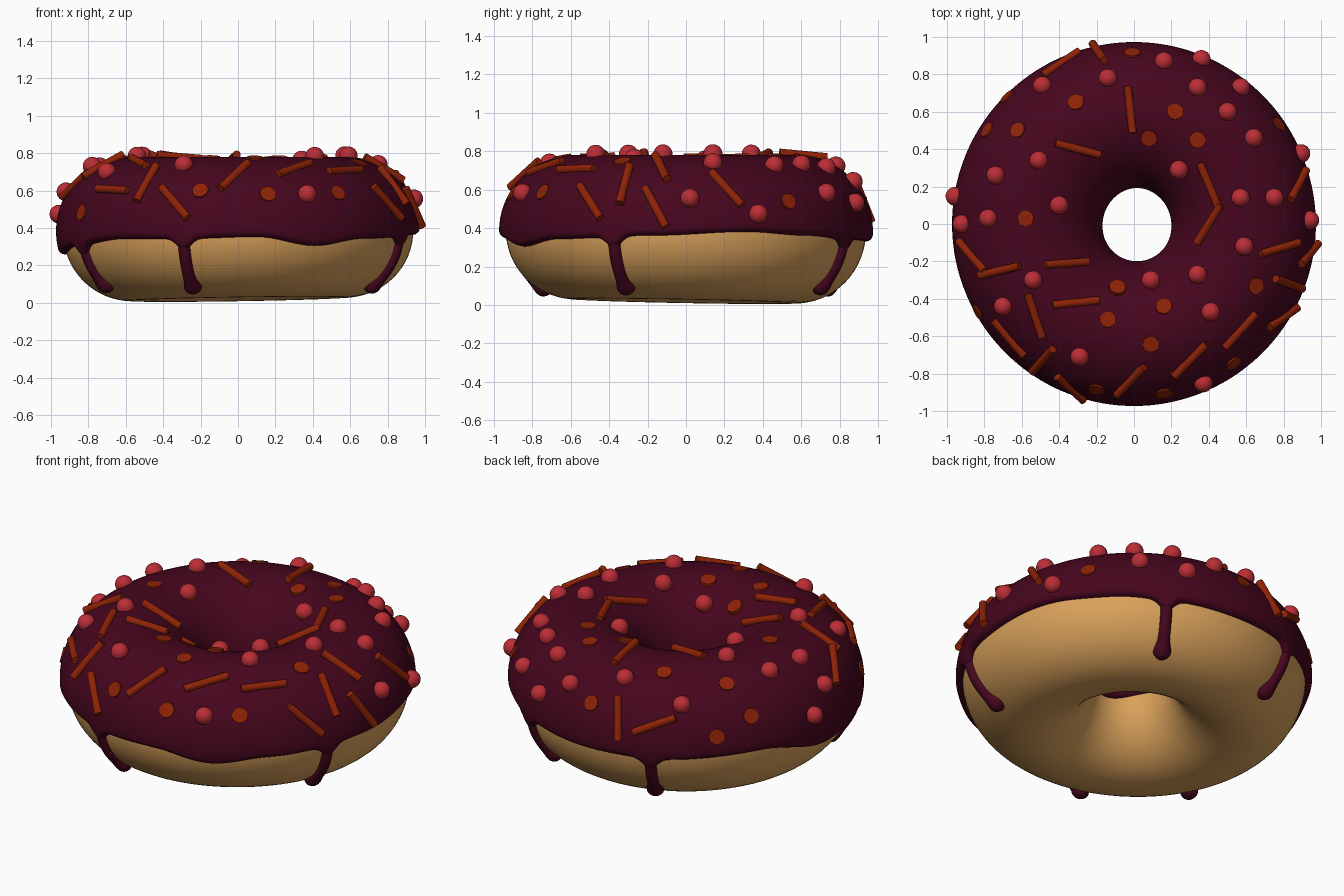
import bpy, bmesh, math
from mathutils import Vector, Matrix

if "Cube" in bpy.data.objects:
    bpy.data.objects.remove(bpy.data.objects["Cube"])

R, ZC = 0.572, 0.385
DRIPS = [(-23.5, .052), (61, .065), (113, .065), (208, .065), (252, .052)]  # angle, tip height
EDGE = [(-108, .34), (-84, .35), (-64, .30), (-45, .34), (-10, .36), (19, .38), (42, .36), (62, .34),
        (90, .33), (112, .33), (150, .35), (180, .26), (208, .31), (230, .34), (252, .34)]

def mat(name, c):
    m = bpy.data.materials.new(name)
    m.diffuse_color = (*c, 1)
    m.use_nodes = True
    m.node_tree.nodes["Principled BSDF"].inputs["Base Color"].default_value = m.diffuse_color
    return m

DOUGH = mat("golden_dough", (.70, .36, .105))
ICING = mat("maroon_icing", (.062, .0018, .013))
RED = mat("rust_sprinkle", (.27, .016, .002))
PINK = mat("pink_pearl", (.50, .027, .037))

def finish(name, bm, m, angle=60):
    bmesh.ops.recalc_face_normals(bm, faces=bm.faces)
    me = bpy.data.meshes.new(name)
    bm.to_mesh(me)
    bm.free()
    ob = bpy.data.objects.new(name, me)
    bpy.context.collection.objects.link(ob)
    me.materials.append(m)
    bpy.context.view_layer.objects.active = ob
    ob.select_set(True)
    bpy.ops.object.shade_smooth_by_angle(angle=math.radians(angle))
    ob.select_set(False)

def ring_point(th, ph, off=0.0):
    """Point on the dough surface, pushed outwards by off."""
    b = .360
    if math.sin(ph) < 0:
        b = .366 + .014 * math.cos(th - 2.3)
    r = R + (.365 + off) * math.cos(ph)
    inner = max(0, -math.cos(ph))
    return Vector((r * math.cos(th) + .016 * inner, r * math.sin(th) * (1 + .06 * inner) - .005 * inner,
                   ZC + (b + off) * math.sin(ph)))

def grid(bm, rows, close_rows=False, close_cols=False):
    vs = [[bm.verts.new(p) for p in row] for row in rows]
    n, k = len(vs), len(vs[0])
    for i in range(n if close_rows else n - 1):
        for j in range(k if close_cols else k - 1):
            a, b = vs[i], vs[(i + 1) % n]
            bm.faces.new((a[j], b[j], b[(j + 1) % k], a[(j + 1) % k]))
    return vs

# Dough ring
bm = bmesh.new()
grid(bm, [[ring_point(math.tau * i / 128, math.tau * j / 64) for j in range(64)] for i in range(128)], True, True)
finish("dough_ring", bm, DOUGH)

# Icing cap with a wavy rounded lower edge
def edge_height(deg):
    deg = (deg + 108) % 360 - 108
    for (a, za), (b, zb) in zip(EDGE, EDGE[1:]):
        if a <= deg <= b:
            t = (1 - math.cos(math.pi * (deg - a) / (b - a))) / 2
            z = za + (zb - za) * t
    for a, _ in DRIPS:
        d = (deg - a + 180) % 360 - 180
        z -= .06 * math.exp(-(d / 3.2) ** 2)
    return z

rows = []
for i in range(360):
    th = math.radians(i)
    lo = math.asin((edge_height(i) - ZC) / .375)
    hi = math.pi + .02 + .05 * math.sin(3 * th)
    w = .1
    us = [w * (1 - math.cos(math.pi / 2 * k / 6)) for k in range(6)]
    phs = [lo + u for u in us]
    phs += [lo + w + (hi - lo - 2 * w) * k / 36 for k in range(37)]
    phs += [hi - u for u in reversed(us)]
    row = []
    for ph in phs:
        u = min(1, (ph - lo) / w, (hi - ph) / w)
        thick = .042 - .012 * max(0, -math.cos(ph))
        row.append(ring_point(th, ph, -.006 + thick * math.sqrt(max(0, 1 - (1 - u) ** 2))))
    rows.append(row)
bm = bmesh.new()
grid(bm, rows, True)
finish("icing", bm, ICING)

# Drips running down the side, ending in a bead
for n, (deg, tip) in enumerate(DRIPS):
    th = math.radians(deg)
    p0, p1 = -.1, math.asin((tip - ZC) / .375)
    side = Vector((-math.sin(th), math.cos(th), 0))
    rows = []
    N = 40
    length = .37 * (p0 - p1)
    for i in range(N + 1):
        t = 1 - (1 - i / N) ** 2
        ph = p0 + (p1 - p0) * t
        d = length * (1 - t)
        rad = .032 + .017 * math.exp(-((d - .045) / .05) ** 2)
        if d < .046:
            rad *= math.sqrt(max(0.0004, 1 - (1 - d / .046) ** 2))
        c = ring_point(th, ph, .002)
        out = (ring_point(th, ph, .1) - c).normalized()
        rows.append([c + rad * (math.cos(a) * side + .9 * math.sin(a) * out)
                     for a in (math.tau * k / 16 for k in range(16))])
    bm = bmesh.new()
    vs = grid(bm, rows, False, True)
    bm.faces.new(vs[0])
    bm.faces.new(vs[-1])
    finish(f"icing_drip_{n + 1}", bm, ICING)

# Toppings, placed by their position seen from above
def on_icing(x, y, lift):
    a, b = .40 + lift, .395 + lift
    r, th = math.hypot(x, y), math.atan2(y, x)
    ph = math.acos(max(-.98, min(.975, (r - R) / a)))
    r = R + a * math.cos(ph)
    n = Vector((math.cos(ph) * math.cos(th), math.cos(ph) * math.sin(th), math.sin(ph)))
    return Vector((r * math.cos(th), r * math.sin(th), ZC + b * math.sin(ph))), n

def frame(pos, axis):
    return Matrix.Translation(pos) @ axis.to_track_quat('Z', 'Y').to_matrix().to_4x4()

PEARLS = [(-14, 78), (-49, 74), (16, 87), (36, 88), (34, 73), (57, 73), (50, 60), (64, 46), (90, 38),
          (-51, 34), (-74, 26), (-40, 10), (-78, 3), (-92, 0), (-97, 15), (24, 29), (57, 14), (75, 14),
          (94, 2), (59, -12), (34, -27), (9, -30), (41, -47), (-54, -30), (-70, -44), (-29, -71), (37, -85)]
bm = bmesh.new()
for x, y in PEARLS:
    p, n = on_icing(x / 100, y / 100, .007)
    bmesh.ops.create_uvsphere(bm, u_segments=20, v_segments=12, radius=.05, matrix=frame(p, n))
finish("pearls", bm, PINK)

DISCS = [(-31, 65), (-62, 50), (-68, 68), (-78, 50), (-1, 91), (22, 60), (8, 46), (34, 45), (77, 53),
         (-58, 3), (-9, -34), (16, -44), (-14, -51), (9, -64), (65, -33), (53, -74), (-20, -88),
         (16, -90), (-83, -47)]
bm = bmesh.new()
for x, y in DISCS:
    p, n = on_icing(x / 100, y / 100, -.006)
    bmesh.ops.create_cone(bm, cap_ends=True, segments=24, radius1=.046, radius2=.043, depth=.026, matrix=frame(p, n))
finish("disc_sprinkles", bm, RED, 40)

# Rods: centre x, y and heading dx, dy
RODS = [(-39, 86, 33, 22), (-19, 92, 12, -17), (-2, 61, 5, -47), (-30, 40, 46, -12), (40, 21, 18, -43),
        (40, 0, -25, -40), (88, 21, -16, -31), (78, -13, 44, 13), (94, -16, -16, -20), (83, -32, 33, -12),
        (80, -50, -28, -20), (57, -57, -33, -36), (30, -73, -34, -34), (-2, -84, -33, -34),
        (-87, -17, 26, -30), (-72, -25, 42, 10), (-36, -21, 43, 3), (-31, -42, 49, 5), (-53, -49, 15, -45),
        (-67, -61, 32, -37), (-49, -73, -24, -27), (-34, -88, 21, -19)]
bm = bmesh.new()
for x, y, dx, dy in RODS:
    p, n = on_icing(x / 100, y / 100, .002)
    d = Vector((dx, dy, -(n.x * dx + n.y * dy) / max(n.z, .1))).normalized()
    bmesh.ops.create_cone(bm, cap_ends=True, segments=14, radius1=.022, radius2=.022, depth=.25, matrix=frame(p, d))
finish("rod_sprinkles", bm, RED, 40)
